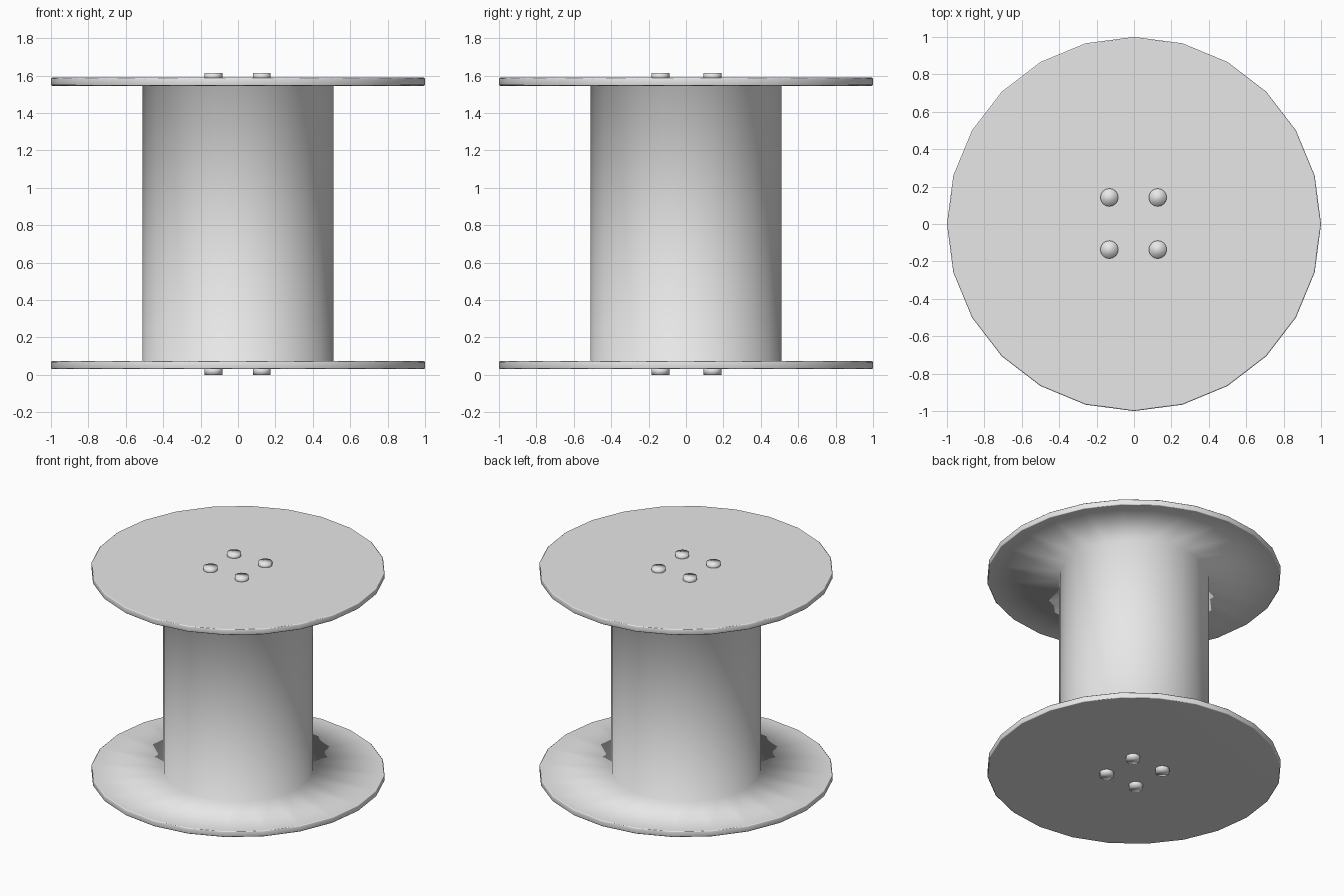
import bpy, bmesh
from math import cos, sin, tau

if "Cube" in bpy.data.objects:
    bpy.data.objects.remove(bpy.data.objects["Cube"], do_unlink=True)

grey = bpy.data.materials.new("light grey")
grey.use_nodes = True
colour = (0.8, 0.8, 0.8, 1)
grey.diffuse_color = colour
grey.node_tree.nodes["Principled BSDF"].inputs["Base Color"].default_value = colour


def revolve(name, profile, sides, location=(0, 0, 0)):
    """Turn a (radius, height) profile into a capped, smooth solid."""
    bm = bmesh.new()
    rings = [[bm.verts.new((r * cos(tau * i / sides), r * sin(tau * i / sides), z))
              for i in range(sides)] for r, z in profile]
    for low, high in zip(rings, rings[1:]):
        for i in range(sides):
            j = (i + 1) % sides
            bm.faces.new((low[i], low[j], high[j], high[i]))
    bm.faces.new(rings[0][::-1])
    bm.faces.new(rings[-1])
    for face in bm.faces:
        face.smooth = True
    mesh = bpy.data.meshes.new(name)
    bm.to_mesh(mesh)
    bm.free()
    mesh.materials.append(grey)
    obj = bpy.data.objects.new(name, mesh)
    obj.location = location
    bpy.context.collection.objects.link(obj)
    return obj


# Spool: two thin flanges with eased rims, blended into the core
MID = 0.81
lower = [(0.993, 0.03), (1, 0.036), (1, 0.069), (0.993, 0.075), (0.51, 0.075)]
upper = [(r, 2 * MID - z) for r, z in reversed(lower)]
spool = revolve("spool", lower + upper, 24)
weighted = spool.modifiers.new("even caps", "WEIGHTED_NORMAL")
weighted.weight = 50

# Four bolt heads on each flange
for side, z in (("lower", 0), ("upper", 1.575)):
    for x in (-0.132, 0.127):
        for y in (-0.137, 0.142):
            place = ("left" if x > 0 else "right") + "_" + ("front" if y < 0 else "back")
            revolve(f"{side}_bolt_{place}", [(0.048, 0), (0.048, 0.04)], 16, (x, y, z))
